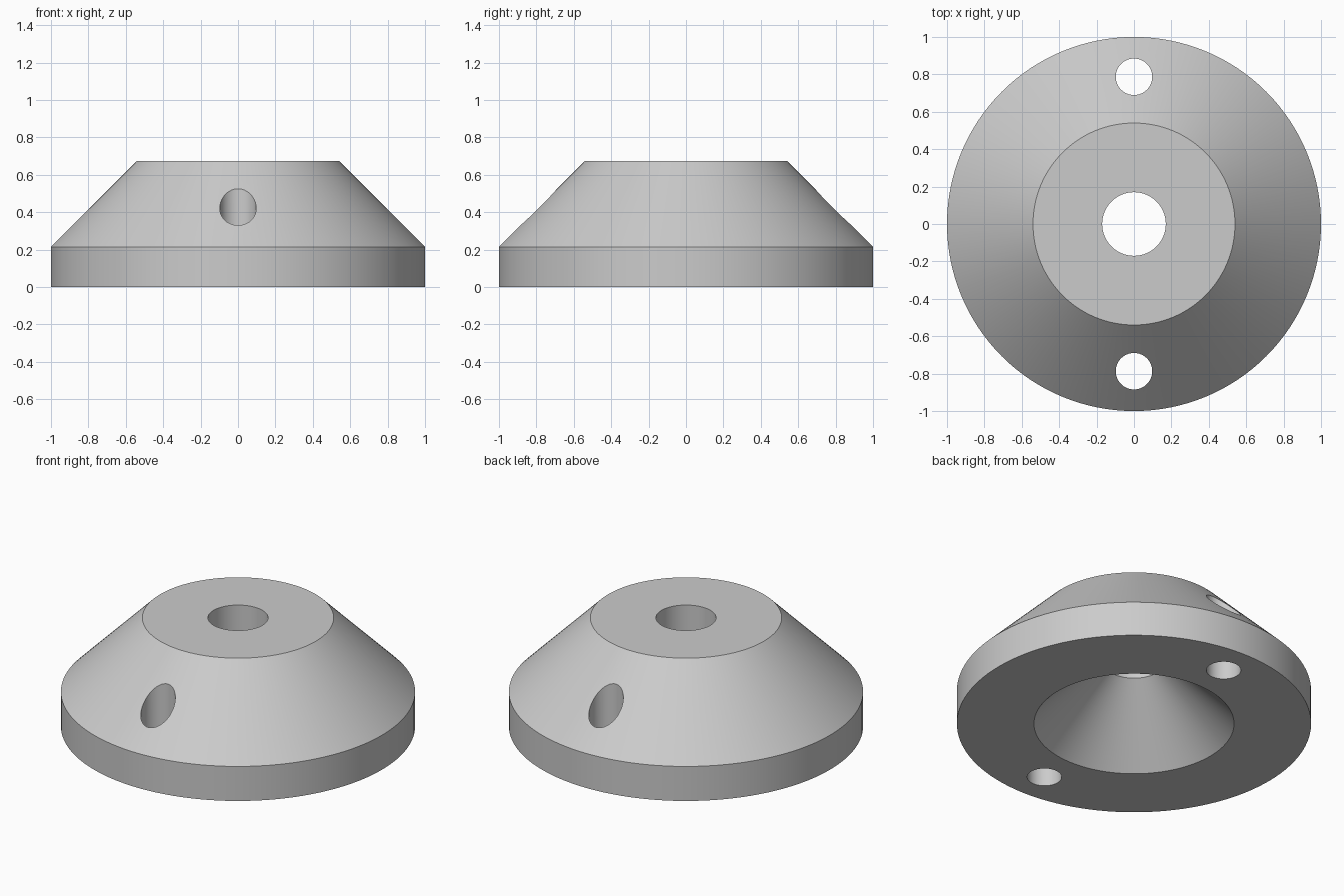
import bpy, bmesh, math

if "Cube" in bpy.data.objects:
    bpy.data.objects.remove(bpy.data.objects["Cube"])

SEGMENTS = 128

grey = bpy.data.materials.new("plain grey")
grey.diffuse_color = (0.6, 0.6, 0.6, 1)
grey.use_nodes = True
grey.node_tree.nodes["Principled BSDF"].inputs["Base Color"].default_value = grey.diffuse_color

# Closed radial section: flange, 45 degree shoulder, straight bore, 45 degree countersink
profile = [(0.565, 0), (1, 0), (1, 0.215), (0.54, 0.675), (0.17, 0.675), (0.17, 0.395)]

bm = bmesh.new()
rings = []
for i in range(SEGMENTS):
    a = 2 * math.pi * i / SEGMENTS
    rings.append([bm.verts.new((r * math.cos(a), r * math.sin(a), z)) for r, z in profile])
for i in range(SEGMENTS):
    here, there = rings[i], rings[(i + 1) % SEGMENTS]
    for j in range(len(profile)):
        k = (j + 1) % len(profile)
        bm.faces.new((here[j], there[j], there[k], here[k]))
bmesh.ops.recalc_face_normals(bm, faces=bm.faces)
mesh = bpy.data.meshes.new("conical_flange")
bm.to_mesh(mesh)
bm.free()
mesh.materials.append(grey)
flange = bpy.data.objects.new("conical_flange", mesh)
bpy.context.collection.objects.link(flange)

# Two vertical screw holes, front and back
cutters = []
for name, side in (("front", -1), ("back", 1)):
    bpy.ops.mesh.primitive_cylinder_add(vertices=64, radius=0.0975, depth=2,
                                        location=(0, side * 0.787, 0.3))
    cutter = bpy.context.object
    cutter.name = name + "_hole_cutter"
    cutter.data.materials.append(grey)
    cutter.hide_render = True
    cutters.append(cutter)
    cut = flange.modifiers.new(name + "_hole", 'BOOLEAN')
    cut.operation = 'DIFFERENCE'
    cut.solver = 'EXACT'
    cut.object = cutter

# Apply the cuts, then smooth the round walls while keeping rims sharp
bpy.ops.object.select_all(action='DESELECT')
flange.select_set(True)
bpy.context.view_layer.objects.active = flange
for cut in list(flange.modifiers):
    bpy.ops.object.modifier_apply(modifier=cut.name)
for cutter in cutters:
    bpy.data.objects.remove(cutter)
bpy.ops.object.shade_smooth_by_angle(angle=math.radians(30))
